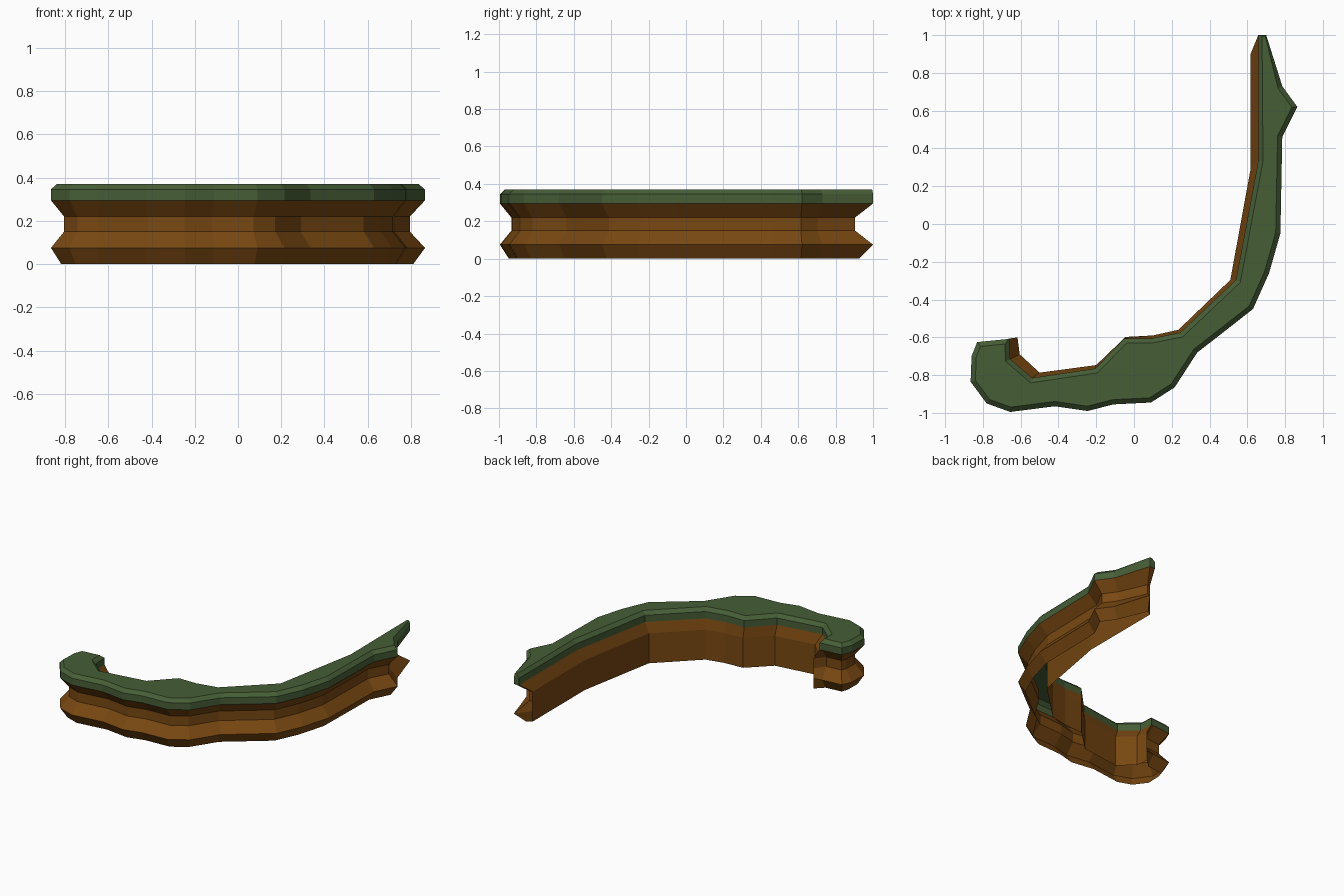
import bpy, bmesh
from mathutils import Vector

if "Cube" in bpy.data.objects:
    bpy.data.objects.remove(bpy.data.objects["Cube"])

def material(name, col):
    m = bpy.data.materials.new(name)
    m.diffuse_color = (*col, 1)
    m.use_nodes = True
    m.node_tree.nodes["Principled BSDF"].inputs["Base Color"].default_value = m.diffuse_color
    return m

grass = material("grass green", (0.062, 0.112, 0.038))
earth = material("earth brown", (0.19, 0.065, 0.006))

# Plan outline: outer edge from the pointed tip round to the curled end
OUTER = [(.70, 1), (.785, .73), (.865, .62), (.785, .46), (.775, -.05), (.715, -.26),
         (.63, -.45), (.445, -.595), (.335, -.68), (.215, -.865), (.09, -.945), (-.11, -.955),
         (-.245, -.99), (-.42, -.965), (-.655, -.995), (-.78, -.95), (-.865, -.835),
         (-.86, -.70), (-.83, -.625), (-.68, -.61)]
# Inner edge of the earth wall and of the grass rim, curled end back to the tip
INNER_EARTH = [(-.617, -.60), (-.605, -.69), (-.50, -.787), (-.20, -.747), (-.045, -.598),
               (.10, -.59), (.235, -.56), (.51, -.296), (.617, .29), (.617, .90)]
INNER_GRASS = [(-.66, -.607), (-.655, -.715), (-.54, -.815), (-.205, -.765), (-.05, -.605),
               (.095, -.605), (.245, -.575), (.54, -.296), (.658, .335), (.658, 1)]
N = len(OUTER)

def inset(ring, d):
    """Mitred inset of a closed clockwise ring."""
    pts = [Vector(p) for p in ring]
    out = []
    for i, p in enumerate(pts):
        a = (p - pts[i - 1]).normalized()
        b = (pts[(i + 1) % len(pts)] - p).normalized()
        na, nb = Vector((a.y, -a.x)), Vector((b.y, -b.x))
        out.append(p + (na + nb) * (d / max(1 + na.dot(nb), .5)))
    return out

RIM = OUTER + INNER_GRASS

def earth_ring(d):
    ring = inset(RIM, d)[:N]
    ring[0] = Vector((.70 - d, 1 - 1.6 * d))     # pointed tip draws back further
    return ring + [Vector(p) for p in INNER_EARTH]

def bank(name, layers, mat, cap):
    bm = bmesh.new()
    rings = [[bm.verts.new((p[0], p[1], z)) for p in ring] for z, ring in layers]
    for lo, hi in zip(rings, rings[1:]):
        for i in range(len(lo)):
            j = (i + 1) % len(lo)
            bm.faces.new((lo[j], lo[i], hi[i], hi[j]))
    if cap:
        bm.faces.new(list(reversed(rings[-1])))
    bm.normal_update()
    me = bpy.data.meshes.new(name)
    bm.to_mesh(me)
    bm.free()
    me.materials.append(mat)
    bpy.context.collection.objects.link(bpy.data.objects.new(name, me))

rim = [Vector(p) for p in RIM]
sign = 1 if sum(RIM[i - 1][0] * RIM[i][1] - RIM[i][0] * RIM[i - 1][1]
                for i in range(len(RIM))) < 0 else -1
assert sign == 1

# Grooved earth wall, open underneath
bank("earth_wall", [(0, earth_ring(.047)), (.075, earth_ring(0)), (.15, earth_ring(.06)),
                    (.22, earth_ring(.06)), (.295, rim)], earth, False)
# Grass slab with bevelled top edge
top = inset(RIM, .025)
top[0], top[-1] = Vector((.695, .995)), Vector((.678, .995))
bank("grass_top", [(.295, rim), (.345, rim), (.37, top)], grass, True)
